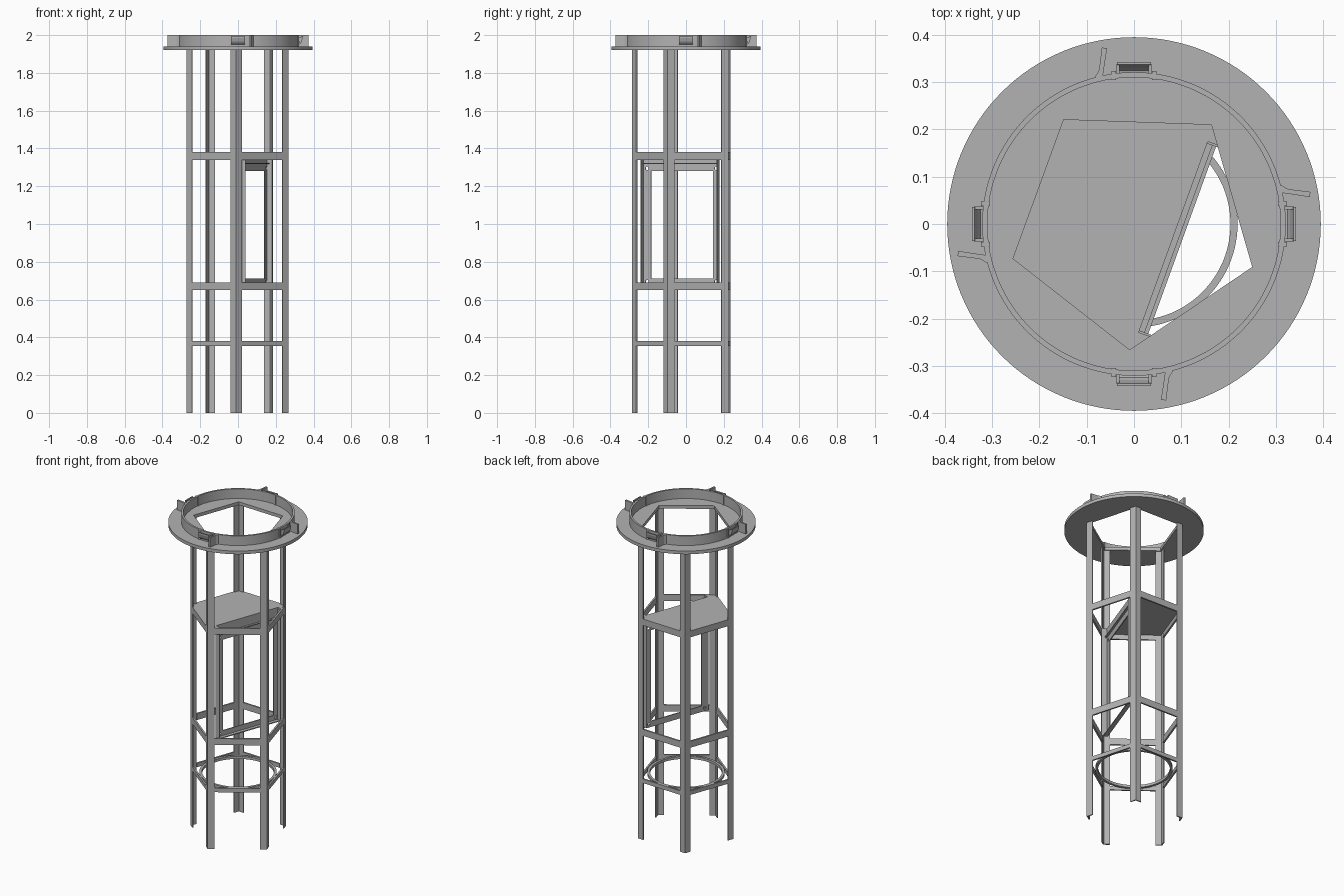
import bpy, bmesh, math
from mathutils import Matrix, Vector
from mathutils.geometry import intersect_line_line_2d

if "Cube" in bpy.data.objects:
    bpy.data.objects.remove(bpy.data.objects["Cube"])

metal = bpy.data.materials.new("grey metal")
metal.diffuse_color = (0.45, 0.45, 0.45, 1)
metal.use_nodes = True
metal.node_tree.nodes["Principled BSDF"].inputs["Base Color"].default_value = metal.diffuse_color


def plate(name, loops, z0, z1, matrix=None, smooth=False):
    """Extrude flat outlines (inner loops become holes) from z0 to z1."""
    cu = bpy.data.curves.new(name, 'CURVE')
    cu.dimensions = '2D'
    cu.fill_mode = 'BOTH'
    cu.extrude = (z1 - z0) / 2
    for loop in loops:
        sp = cu.splines.new('POLY')
        sp.points.add(len(loop) - 1)
        for p, co in zip(sp.points, loop):
            p.co = (co[0], co[1], 0, 1)
        sp.use_cyclic_u = True
        sp.use_smooth = False
    ob = bpy.data.objects.new(name, cu)
    bpy.context.collection.objects.link(ob)
    bpy.ops.object.select_all(action='DESELECT')
    ob.select_set(True)
    bpy.context.view_layer.objects.active = ob
    bpy.ops.object.convert(target='MESH')
    ob = bpy.context.view_layer.objects.active
    me = ob.data
    me.transform((matrix or Matrix()) @ Matrix.Translation((0, 0, (z0 + z1) / 2)))
    bm = bmesh.new()
    bm.from_mesh(me)
    bmesh.ops.remove_doubles(bm, verts=bm.verts, dist=1e-5)
    bmesh.ops.recalc_face_normals(bm, faces=bm.faces)
    bm.to_mesh(me)
    bm.free()
    me.materials.clear()
    me.materials.append(metal)
    if smooth:
        bpy.ops.object.shade_smooth_by_angle(angle=math.radians(30))
    return ob


def circle(r, n=96, c=(0, 0)):
    return [(c[0] + r * math.cos(i * math.tau / n), c[1] + r * math.sin(i * math.tau / n)) for i in range(n)]


def rect(x0, y0, x1, y1):
    return [(x0, y0), (x1, y0), (x1, y1), (x0, y1)]


def pentagon(r):
    return [Vector((r * math.cos(math.radians(a)), r * math.sin(math.radians(a))))
            for a in (52, 124, 196, 268, 340)]


R, T, ARM = 0.285, 0.007, 0.038
outer = pentagon(R)
cos36 = math.cos(math.pi / 5)
inner = pentagon(R - T / cos36)

# Five angle-section legs and three levels of crossbars
for i in range(5):
    v, w = outer[i], inner[i]
    nxt, prv = outer[(i + 1) % 5], outer[i - 1]
    e1, e2 = (nxt - v).normalized(), (prv - v).normalized()
    n1, n2 = Vector((-e1.y, e1.x)), Vector((e2.y, -e2.x))
    a, b = v + e1 * ARM, v + e2 * ARM
    plate(f"leg_{i+1}", [[v, a, a + n1 * T, w, b + n2 * T, b]], 0, 1.92)
    c = nxt - e1 * ARM
    for name, z0, z1 in (("lower", 0.355, 0.38), ("middle", 0.65, 0.69), ("upper", 1.34, 1.38)):
        plate(f"{name}_crossbar_{i+1}", [[a, c, c + n1 * 0.01, a + n1 * 0.01]], z0, z1)

# Lower support ring
plate("lower_ring", [circle(0.219), circle(0.204)], 0.362, 0.378, smooth=True)

# Platform with one side cut away along the upright panel
A, B = Vector((0.01, -0.229)), Vector((0.156, 0.174))
u = (B - A).normalized()
n = Vector((u.y, -u.x))
length = (B - A).length
shelf = pentagon(R - 0.01 / cos36)
cutA = intersect_line_line_2d(A, A + n, shelf[3], shelf[4]) or A + n * 0.03
cutB = intersect_line_line_2d(B, B + n, shelf[4], shelf[0]) or B + n * 0.03
plate("platform", [shelf[:4] + [cutA, A, B, cutB]], 1.37, 1.38)

# Upright panel frame with bolt holes and side flanges
M = Matrix(((u.x, 0, n.x, A.x), (u.y, 0, n.y, A.y), (0, 1, 0, 0), (0, 0, 0, 1)))
holes = [circle(0.009, 16, (x, z)) for x in (0.024, length - 0.016) for z in (0.695, 1.295)]
plate("panel_frame", [rect(0, 0.675, length, 1.37), rect(0.047, 0.712, length - 0.033, 1.28)] + holes,
      -0.006, 0, M)
for name, x, end in (("front", 0, cutA - A), ("back", length - 0.004, cutB - B)):
    plate(f"panel_{name}_flange", [rect(x, 0.675, x + 0.004, 1.37)], 0, end.length, M)
plate("panel_top_lip", [rect(0.004, 1.318, length - 0.004, 1.324)], 0, 0.012, M)
plate("panel_bottom_lip", [rect(0.004, 0.675, length - 0.004, 0.681)], 0, 0.02, M)

# Top disc with pentagonal opening and the collar on it
plate("top_disc", [circle(0.395, 128), pentagon(0.266)], 1.92, 1.94, smooth=True)
plate("collar", [circle(0.321, 128), circle(0.31, 128)], 1.94, 2.0, smooth=True)

# Four latches, clamps and fins around the collar
scoop = [(0.317, 1.95), (0.328, 1.952), (0.337, 1.965), (0.343, 1.985), (0.343, 1.994),
         (0.337, 1.994), (0.335, 1.985), (0.33, 1.97), (0.325, 1.962), (0.317, 1.96)]
upright = Matrix(((1, 0, 0, 0), (0, 0, -1, 0), (0, 1, 0, 0), (0, 0, 0, 1)))
for k in range(4):
    rot = Matrix.Rotation(k * math.pi / 2, 4, 'Z')
    plate(f"latch_{k+1}", [scoop], -0.036, 0.036, rot @ upright)
    for s in (-1, 1):
        y = s * 0.043
        plate(f"latch_clamp_{k+1}_{'a' if s < 0 else 'b'}",
              [rect(0.304, y - 0.005, 0.323, y + 0.005)], 1.94, 2.0, rot)
        plate(f"latch_side_{k+1}_{'a' if s < 0 else 'b'}",
              [rect(0.317, s * 0.034 - 0.003, 0.338, s * 0.034 + 0.003)], 1.965, 1.99, rot)
    plate(f"fin_{k+1}", [[(0.312, 0.066), (0.372, 0.057), (0.373, 0.068), (0.325, 0.074), (0.311, 0.083)]],
          1.94, 2.0, rot)
